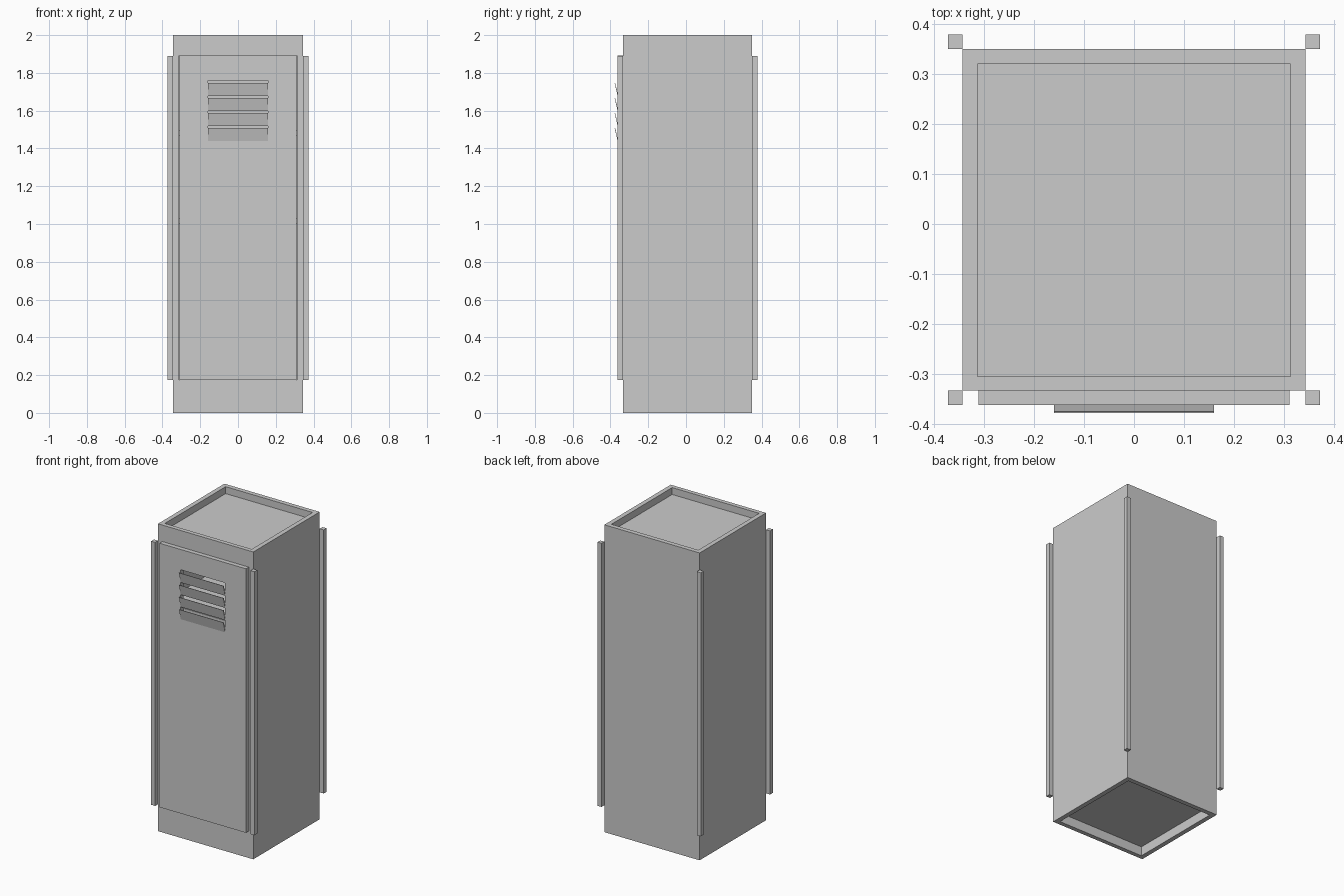
import bpy
import bmesh

if "Cube" in bpy.data.objects:
    bpy.data.objects.remove(bpy.data.objects["Cube"])


def box(name, x0, x1, y0, y1, z0, z1):
    """Axis-aligned box between the given limits."""
    bm = bmesh.new()
    bmesh.ops.create_cube(bm, size=1)
    for v in bm.verts:
        v.co = (x1 if v.co.x > 0 else x0,
                y1 if v.co.y > 0 else y0,
                z1 if v.co.z > 0 else z0)
    return add(name, bm)


def prism(name, profile, x0, x1):
    """Extrude a (y, z) profile along x."""
    bm = bmesh.new()
    face = bm.faces.new([bm.verts.new((x0, y, z)) for y, z in profile])
    ext = bmesh.ops.extrude_face_region(bm, geom=[face])
    verts = [g for g in ext["geom"] if isinstance(g, bmesh.types.BMVert)]
    bmesh.ops.translate(bm, verts=verts, vec=(x1 - x0, 0, 0))
    bmesh.ops.recalc_face_normals(bm, faces=bm.faces)
    return add(name, bm)


def add(name, bm):
    mesh = bpy.data.meshes.new(name)
    bm.to_mesh(mesh)
    bm.free()
    obj = bpy.data.objects.new(name, mesh)
    bpy.context.collection.objects.link(obj)
    return obj


def cut(target, cutter):
    cutter.hide_render = True
    cutter.hide_viewport = False
    cutter.display_type = 'WIRE'
    mod = target.modifiers.new(cutter.name, 'BOOLEAN')
    mod.operation = 'DIFFERENCE'
    mod.solver = 'EXACT'
    mod.object = cutter
    bpy.context.view_layer.objects.active = target
    bpy.ops.object.modifier_apply(modifier=mod.name)
    bpy.data.objects.remove(cutter)


# Cabinet shell: recessed top and base, hollow inside, open at the front
X0, X1, Y0, Y1 = -0.343, 0.343, -0.333, 0.350
IX, IY0, IY1 = 0.313, -0.305, 0.320
cabinet = box("cabinet", X0, X1, Y0, Y1, 0, 2)
cut(cabinet, box("top_recess", -IX, IX, IY0, IY1, 1.955, 2.1))
cut(cabinet, box("base_recess", -IX, IX, IY0, IY1, -0.1, 0.06))
cut(cabinet, box("interior", -IX, IX, IY0, IY1, 0.09, 1.925))
cut(cabinet, box("door_opening", -IX, IX, -0.5, -0.2, 0.175, 1.893))

# Inner shelves
for i, z in enumerate((1.0, 1.465)):
    box(f"shelf_{i + 1}", -IX, IX, -0.325, IY1, z, z + 0.03)

# Door with vent slots, each covered by a slat leaning outward at the top
DOOR_Y = -0.362
door = box("door", -0.311, 0.311, DOOR_Y, Y0, 0.175, 1.893)
for i in range(4):
    top = 1.761 - i * 0.0795
    cut(door, box("slot", -0.16, 0.16, -0.5, -0.2, top - 0.052, top))
    prism(f"vent_slat_{i + 1}",
          [(DOOR_Y, top - 0.083), (-0.378, top - 0.014),
           (-0.375, top - 0.014), (DOOR_Y, top - 0.07)], -0.16, 0.16)

# Corner posts
for side, x in (("left", -0.372), ("right", 0.343)):
    for end, y in (("front", DOOR_Y), ("back", Y1)):
        box(f"{end}_{side}_post", x, x + 0.029, y, y + 0.029, 0.175, 1.89)
